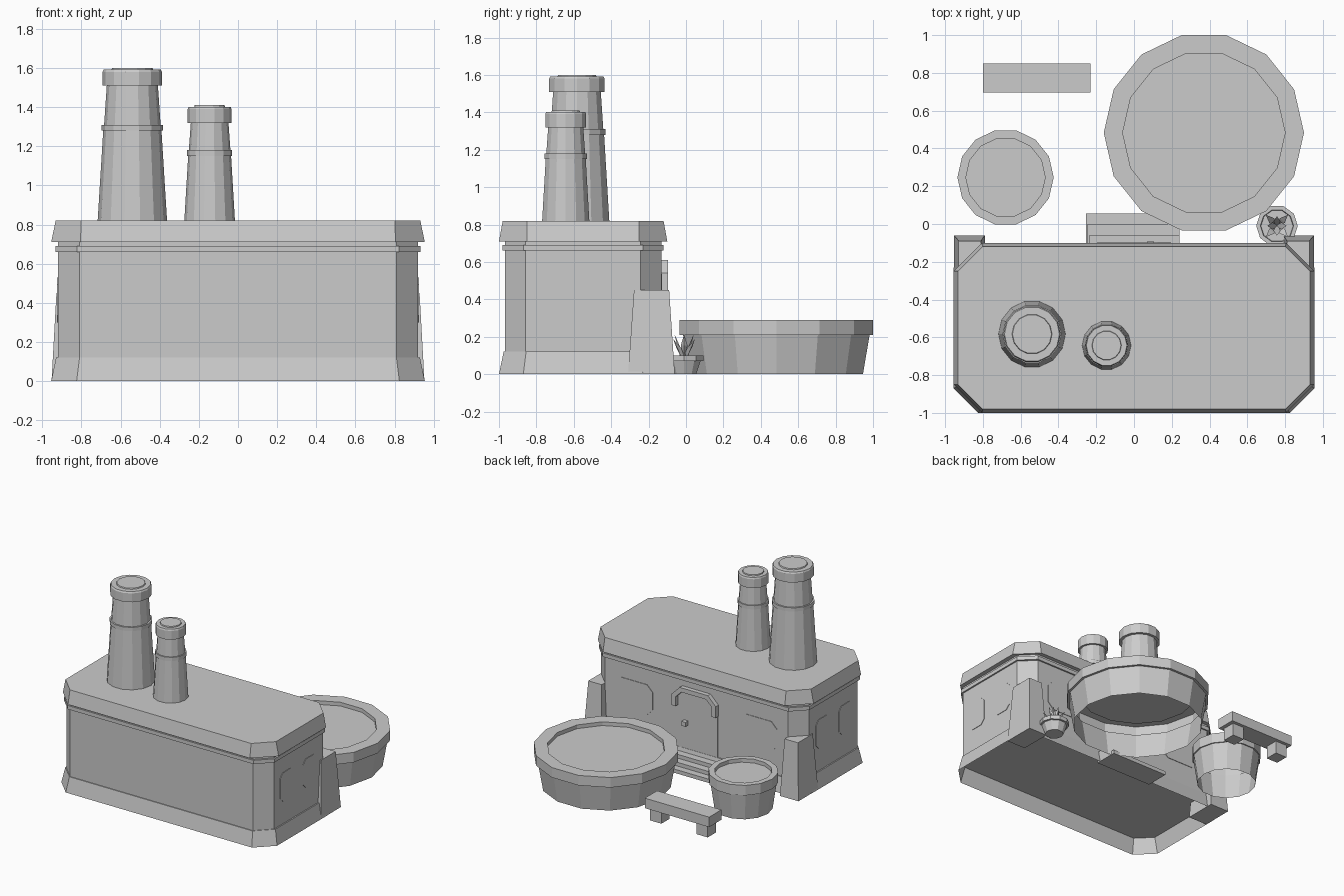
import bpy, bmesh, math
from mathutils import Vector

cube = bpy.data.objects.get("Cube")
if cube:
    bpy.data.objects.remove(cube, do_unlink=True)

stone = bpy.data.materials.new("plain_grey")
stone.use_nodes = True
GREY = (0.6, 0.6, 0.6, 1)
stone.diffuse_color = GREY
stone.node_tree.nodes["Principled BSDF"].inputs["Base Color"].default_value = GREY


def loft(name, rings, bottom=True):
    """Bridge rings of points and cap the ends."""
    bm = bmesh.new()
    loops = [[bm.verts.new(p) for p in ring] for ring in rings]
    for a, b in zip(loops, loops[1:]):
        n = len(a)
        for i in range(n):
            j = (i + 1) % n
            bm.faces.new((a[i], a[j], b[j], b[i]))
    bm.faces.new(loops[-1])
    if bottom:
        bm.faces.new(loops[0][::-1])
        bmesh.ops.recalc_face_normals(bm, faces=bm.faces)
    mesh = bpy.data.meshes.new(name)
    bm.to_mesh(mesh)
    bm.free()
    mesh.materials.append(stone)
    obj = bpy.data.objects.new(name, mesh)
    bpy.context.collection.objects.link(obj)
    return obj


def octagon(hx, hy, c):
    """Rectangle outline with cut corners, counter-clockwise."""
    return [(hx, c - hy), (hx, hy - c), (hx - c, hy), (c - hx, hy),
            (-hx, hy - c), (-hx, c - hy), (c - hx, -hy), (hx - c, -hy)]


def lathe(name, x, y, profile, sides=14, bottom=False):
    ring = [(math.cos(math.tau * i / sides), math.sin(math.tau * i / sides)) for i in range(sides)]
    return loft(name, [[(x + r * c, y + r * s, z) for c, s in ring] for r, z in profile], bottom)


def box(name, x0, x1, y0, y1, z0, z1):
    return loft(name, [[(x0, y0, z), (x1, y0, z), (x1, y1, z), (x0, y1, z)] for z in (z0, z1)])


# Building shell: flared base, wall, trim band and overhanging roof
MID = -0.55
shell = [(0.93, 0.425, 0.12, 0.12), (0.955, 0.45, 0.13, 0), (0.92, 0.418, 0.11, 0.12),
         (0.92, 0.418, 0.11, 0.66), (0.932, 0.43, 0.11, 0.66), (0.932, 0.43, 0.11, 0.69),
         (0.92, 0.418, 0.11, 0.69), (0.92, 0.418, 0.11, 0.71), (0.955, 0.45, 0.15, 0.71),
         (0.932, 0.43, 0.13, 0.82)]
loft("building", [[(x, MID + y, z) for x, y in octagon(hx, hy, c)] for hx, hy, c, z in shell])
BACK = MID + 0.418

# Corner buttresses and side windows
for side, label in ((1, "left"), (-1, "right")):
    rings = []
    for x0, x1, y0, y1, z in ((0.79, 0.953, -0.31, -0.06, 0), (0.81, 0.928, -0.278, -0.09, 0.45)):
        rings.append([(side * x0, y0, z), (side * x1, y0, z), (side * x1, y1, z), (side * x0, y1, z)])
    loft(label + "_buttress", rings)
    for i, y in enumerate((-0.70, -0.41)):
        pts = octagon(0.085, 0.115, 0.035)
        loft(f"{label}_side_window_{i + 1}",
             [[(side * x, y + u, 0.415 + v) for u, v in pts] for x in (0.915, 0.924)])
    # Wide window in the back wall
    pts = octagon(0.165, 0.12, 0.05)
    loft(label + "_back_window",
         [[(side * 0.55 + u, y, 0.415 + v) for u, v in pts] for y in (BACK - 0.004, BACK + 0.004)])

# Door with cut upper corners, arched trim and knob
half = [(0.19, 0.09), (0.19, 0.53), (0.12, 0.60)]
door = half + [(-x, z) for x, z in reversed(half)]
loft("door", [[(x, y, z) for x, z in door] for y in (BACK - 0.004, BACK + 0.005)])
outer = [(0.195, 0.45), (0.195, 0.54), (0.125, 0.61)]
inner = [(0.16, 0.45), (0.16, 0.525), (0.11, 0.575)]
arch = outer + [(-x, z) for x, z in reversed(outer)] + [(-x, z) for x, z in inner] + inner[::-1]
loft("door_arch", [[(x, y, z) for x, z in arch] for y in (BACK - 0.004, BACK + 0.035)])
box("door_knob", 0.07, 0.105, BACK, BACK + 0.04, 0.31, 0.345)

# Door steps
for i, y in enumerate((0.055, 0.0, -0.06)):
    z = 0.03 * i
    box(f"door_step_{i + 1}", -0.255 + 0.008 * i, 0.24, BACK, y, z, z + 0.03)

# Chimneys: tapered shaft, ring, cap and lid
for name, x, y, base, r, z in (("large_chimney", -0.54, -0.583, 0.178, 0.152, 1.60),
                               ("small_chimney", -0.145, -0.643, 0.13, 0.112, 1.41)):
    ring = z - (0.32 if r > 0.12 else 0.26)
    neck, cap = r * 0.86, z - 0.09
    lathe(name, x, y, [(base, 0.81), (r * 0.98, ring), (r * 1.03, ring), (r * 1.03, ring + 0.03),
                       (r * 0.95, ring + 0.03), (neck, cap), (r, cap), (r, z - 0.02),
                       (r * 0.96, z - 0.008), (r * 0.7, z - 0.008), (r * 0.68, z)])

# Round tubs, open underneath, with a sunken surface inside the rim
for name, x, y, r, rim, foot in (("large_tub", 0.37, 0.483, 0.53, 0.10, 0.475),
                                 ("small_tub", -0.68, 0.247, 0.255, 0.045, 0.215)):
    lathe(name, x, y, [(foot, 0), (r * 0.965, 0.21), (r, 0.21), (r, 0.29),
                       (r - rim, 0.29), (r - rim, 0.26)])

# Bench
box("bench_seat", -0.80, -0.23, 0.695, 0.85, 0.10, 0.18)
for i, x in enumerate((-0.77, -0.36)):
    box(f"bench_leg_{i + 1}", x, x + 0.1, 0.72, 0.825, 0, 0.10)

# Potted plant with spiky leaves
PX, PY = 0.757, -0.01
lathe("plant_pot", PX, PY, [(0.068, 0), (0.092, 0.07), (0.108, 0.07), (0.11, 0.10),
                            (0.088, 0.10), (0.085, 0.085)], 10, True)
for i in range(8):
    a = math.tau * i / 8
    out = Vector((math.cos(a), math.sin(a), 0))
    side = Vector((-out.y, out.x, 0))
    root = Vector((PX, PY, 0.085))
    reach, tip = (0.08, 0.10) if i % 2 else (0.05, 0.125)
    mid = root + out * reach * 0.5 + Vector((0, 0, tip * 0.55))
    end = root + out * reach + Vector((0, 0, tip))
    loft(f"plant_leaf_{i + 1}", [
        [root + side * 0.008, root - side * 0.008, root + out * 0.02],
        [mid + side * 0.018, mid - side * 0.018, mid + out * 0.012],
        [end + side * 0.001, end - side * 0.001, end + out * 0.001]])
